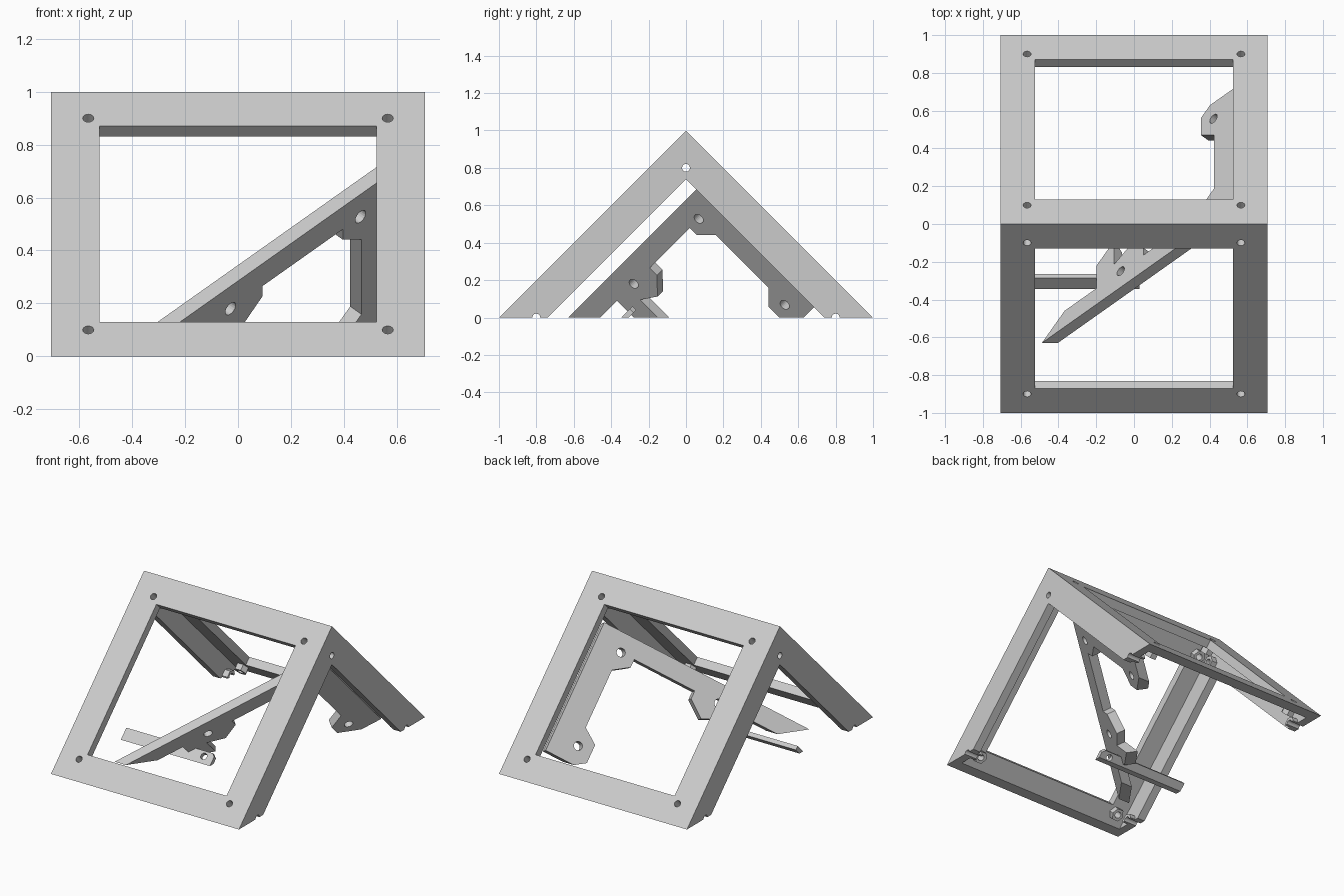
import bpy, bmesh, math
from mathutils import Vector, Matrix

if "Cube" in bpy.data.objects:
    bpy.data.objects.remove(bpy.data.objects["Cube"], do_unlink=True)

# Single grey material
grey = bpy.data.materials.new("plain_grey")
grey.use_nodes = True
grey.diffuse_color = (0.6, 0.6, 0.6, 1)
grey.node_tree.nodes["Principled BSDF"].inputs["Base Color"].default_value = (0.6, 0.6, 0.6, 1)

# Cube axes: X sideways, U up the front slope, V out of the front slope
R = math.sqrt(0.5)
X = Vector((1, 0, 0))
U = Vector((0, R, R))
V = Vector((0, -R, R))
D = (X + U) * R
E = (X - U) * R

HALF, WINDOW, THICK, HOLE = 0.707, 0.523, 0.056, 0.566


def ring(cx, cy, r, n=20):
    return [(cx + r * math.cos(2 * math.pi * i / n), cy + r * math.sin(2 * math.pi * i / n))
            for i in range(n)]


def square(s):
    return [(-s, -s), (s, -s), (s, s), (-s, s)]


def plate(name, loops, a, b, n, offset, thick):
    """Extrude an outline with holes in plane a, b and trim it at the ground."""
    curve = bpy.data.curves.new(name, "CURVE")
    curve.dimensions = "2D"
    curve.fill_mode = "BOTH"
    curve.extrude = thick / 2
    for loop in loops:
        spline = curve.splines.new("POLY")
        spline.points.add(len(loop) - 1)
        for p, (x, y) in zip(spline.points, loop):
            p.co = (x, y, 0, 1)
        spline.use_cyclic_u = True
    tmp = bpy.data.objects.new(name + "_outline", curve)
    mesh = bpy.data.meshes.new_from_object(tmp)
    bpy.data.objects.remove(tmp)
    bpy.data.curves.remove(curve)

    bm = bmesh.new()
    bm.from_mesh(mesh)
    m = Matrix((a, b, n)).transposed().to_4x4()
    m.translation = n * offset
    bm.transform(m)
    bmesh.ops.remove_doubles(bm, verts=bm.verts, dist=1e-5)
    cut = bmesh.ops.bisect_plane(bm, geom=bm.verts[:] + bm.edges[:] + bm.faces[:], dist=1e-5,
                                 plane_co=(0, 0, 0), plane_no=(0, 0, -1), clear_outer=True)
    edges = [g for g in cut["geom_cut"]
             if isinstance(g, bmesh.types.BMEdge) and g.is_valid and g.is_boundary]
    if edges:
        bmesh.ops.triangle_fill(bm, edges=edges, use_beauty=True)
    bmesh.ops.recalc_face_normals(bm, faces=bm.faces)
    bm.to_mesh(mesh)
    count = len(bm.faces)
    bm.free()
    if not count:
        bpy.data.meshes.remove(mesh)
        return
    for poly in mesh.polygons:
        poly.use_smooth = False
    mesh.materials.clear()
    mesh.materials.append(grey)
    bpy.context.collection.objects.link(bpy.data.objects.new(name, mesh))


# Outer angle-bar frame: four square panels with a nut behind each corner hole
corners = square(HOLE)
for name, a, b, n in (("front", X, U, V), ("back", X, V, U),
                      ("left", U, V, X), ("right", U, V, -X)):
    holes = [ring(x, y, 0.021) for x, y in corners]
    plate(name + "_frame", [square(HALF), square(WINDOW)] + holes,
          a, b, n, HALF - THICK / 2, THICK)
    for i, (x, y) in enumerate(corners):
        plate(f"{name}_nut_{i + 1}", [ring(x, y, 0.043, 6), ring(x, y, 0.021)],
              a, b, n, HALF - THICK - 0.02, 0.04)

# Inner diagonal bracket with gusseted, drilled corners
outline = [(-0.8, 0.445), (0.8, 0.445), (0.8, -0.445), (0.53, -0.445), (0.53, -0.27),
           (0.63, -0.2), (0.63, 0.2), (0.53, 0.27), (0.53, 0.325), (0.1, 0.325),
           (0.1, 0.27), (-0.01, 0.187), (-0.12, 0.24), (-0.12, -0.1), (-0.25, -0.1),
           (-0.25, 0.325), (-0.8, 0.325)]
drilled = [ring(0.625, 0.325, 0.028), ring(0.625, -0.325, 0.028), ring(-0.07, 0.325, 0.028)]
plate("diagonal_bracket", [outline] + drilled, D, V, E, 0, 0.06)

# Low cross strip passing behind the bracket
strip = [(-0.64, -0.3), (0.01, -0.3), (0.03, -0.28), (0.03, -0.18), (0.01, -0.16), (-0.64, -0.16)]
plate("cross_strip", [strip, ring(-0.04, -0.195, 0.022)], X, U, V, 0.23, 0.028)
